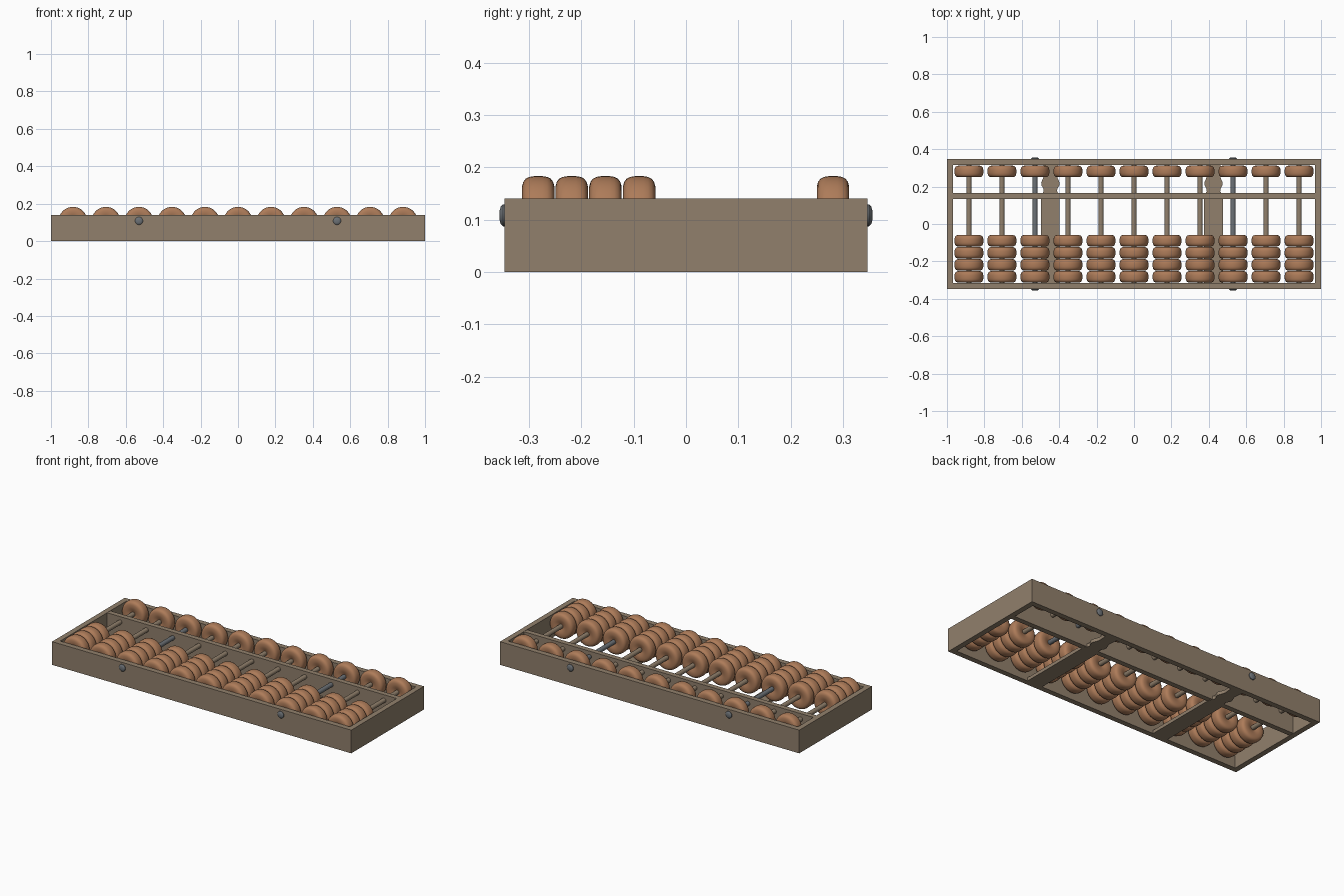
import bpy, bmesh, math

if "Cube" in bpy.data.objects:
    bpy.data.objects.remove(bpy.data.objects["Cube"])


def material(name, rgb):
    m = bpy.data.materials.new(name)
    m.diffuse_color = (*rgb, 1)
    m.use_nodes = True
    m.node_tree.nodes["Principled BSDF"].inputs["Base Color"].default_value = m.diffuse_color
    return m


WOOD = material("weathered wood", (0.283, 0.216, 0.150))
BEAD = material("bead wood", (0.42, 0.20, 0.10))
METAL = material("grey metal", (0.15, 0.165, 0.18))


def finish(name, bm, mat, smooth=False):
    bmesh.ops.recalc_face_normals(bm, faces=bm.faces)
    me = bpy.data.meshes.new(name)
    bm.to_mesh(me)
    bm.free()
    me.materials.append(mat)
    ob = bpy.data.objects.new(name, me)
    bpy.context.collection.objects.link(ob)
    if smooth:
        bpy.ops.object.select_all(action='DESELECT')
        ob.select_set(True)
        bpy.context.view_layer.objects.active = ob
        bpy.ops.object.shade_smooth_by_angle(angle=math.radians(40))
    return ob


def prism(name, outline, z0, z1, mat):
    """Extrude an xy outline from z0 to z1."""
    bm = bmesh.new()
    face = bm.faces.new([bm.verts.new((x, y, z0)) for x, y in outline])
    top = bmesh.ops.extrude_face_region(bm, geom=[face])
    verts = [v for v in top["geom"] if isinstance(v, bmesh.types.BMVert)]
    bmesh.ops.translate(bm, verts=verts, vec=(0, 0, z1 - z0))
    return finish(name, bm, mat)


def lathe(name, profile, mat, loc, steps=32, closed=False):
    """Revolve (radius, y) points about the y axis."""
    bm = bmesh.new()
    rings = []
    for r, y in profile:
        if r == 0:
            rings.append([bm.verts.new((0, y, 0))] * steps)
        else:
            rings.append([bm.verts.new((r * math.cos(2 * math.pi * i / steps), y,
                                        r * math.sin(2 * math.pi * i / steps)))
                          for i in range(steps)])
    pairs = list(zip(rings, rings[1:]))
    if closed:
        pairs.append((rings[-1], rings[0]))
    for a, b in pairs:
        for i in range(steps):
            j = (i + 1) % steps
            quad = list(dict.fromkeys((a[i], a[j], b[j], b[i])))
            bm.faces.new(quad)
    ob = finish(name, bm, mat, True)
    ob.location = loc
    return ob


X, Y, T, H = 1.0, 0.347, 0.032, 0.14
ROD_Z, STEP = 0.106, 0.1765

# Frame: four mitred rails
for s, n in ((-1, "front"), (1, "back")):
    prism(n + "_rail", [(-X, s * Y), (X, s * Y), (X - T, s * (Y - T)), (T - X, s * (Y - T))], 0, H, WOOD)
for s, n in ((-1, "left"), (1, "right")):
    prism(n + "_rail", [(s * X, -Y), (s * X, Y), (s * (X - T), Y - T), (s * (X - T), T - Y)], 0, H, WOOD)

# Divider beam
prism("divider_beam", [(T - X, 0.134), (X - T, 0.134), (X - T, 0.165), (T - X, 0.165)], 0.001, H - 0.001, WOOD)

# Bottom slats with a shaped back end
half = [(0.05, T - Y), (0.05, 0.13), (0.047, 0.155), (0.036, 0.175), (0.037, 0.188),
        (0.048, 0.207), (0.049, 0.222), (0.040, 0.242), (0.034, 0.262), (0.038, Y - T)]
for cx, n in ((-0.447, "left"), (0.425, "right")):
    prism(n + "_bottom_slat", [(cx + w, y) for w, y in half] + [(cx - w, y) for w, y in reversed(half)],
          0, 0.02, WOOD)

# Bead profile: rounded rim, slightly dished faces, central hole
side = [(0.012, 0.022), (0.022, 0.025), (0.034, 0.030), (0.045, 0.031), (0.057, 0.031),
        (0.066, 0.0285), (0.072, 0.024), (0.0755, 0.017), (0.077, 0.008)]
bead_profile = side + [(r, -y) for r, y in reversed(side)]
bead = None

# Rods and beads, with two metal tie bolts
for i in range(-5, 6):
    x = i * STEP
    bolt = abs(i) == 3
    r = 0.0135
    lathe(f"{'tie_bolt' if bolt else 'rod'}_{i + 6}", [(0, -0.33), (r, -0.33), (r, 0.33), (0, 0.33)],
          METAL if bolt else WOOD, (x, 0, ROD_Z), 20)
    if bolt:
        for s in (-1, 1):
            lathe(f"bolt_head_{i + 6}", [(0, s * 0.34), (0.021, s * 0.34), (0.021, s * 0.350),
                                         (0.017, s * 0.354), (0.010, s * 0.356), (0, s * 0.3565)],
                  METAL, (x, 0, ROD_Z + 0.002), 20)
    for y in (-0.2825, -0.2185, -0.154, -0.0895, 0.281):
        if bead is None:
            bead = lathe("bead", bead_profile, BEAD, (x, y, ROD_Z), 36, True)
        else:
            copy = bead.copy()
            copy.location = (x, y, ROD_Z)
            bpy.context.collection.objects.link(copy)
